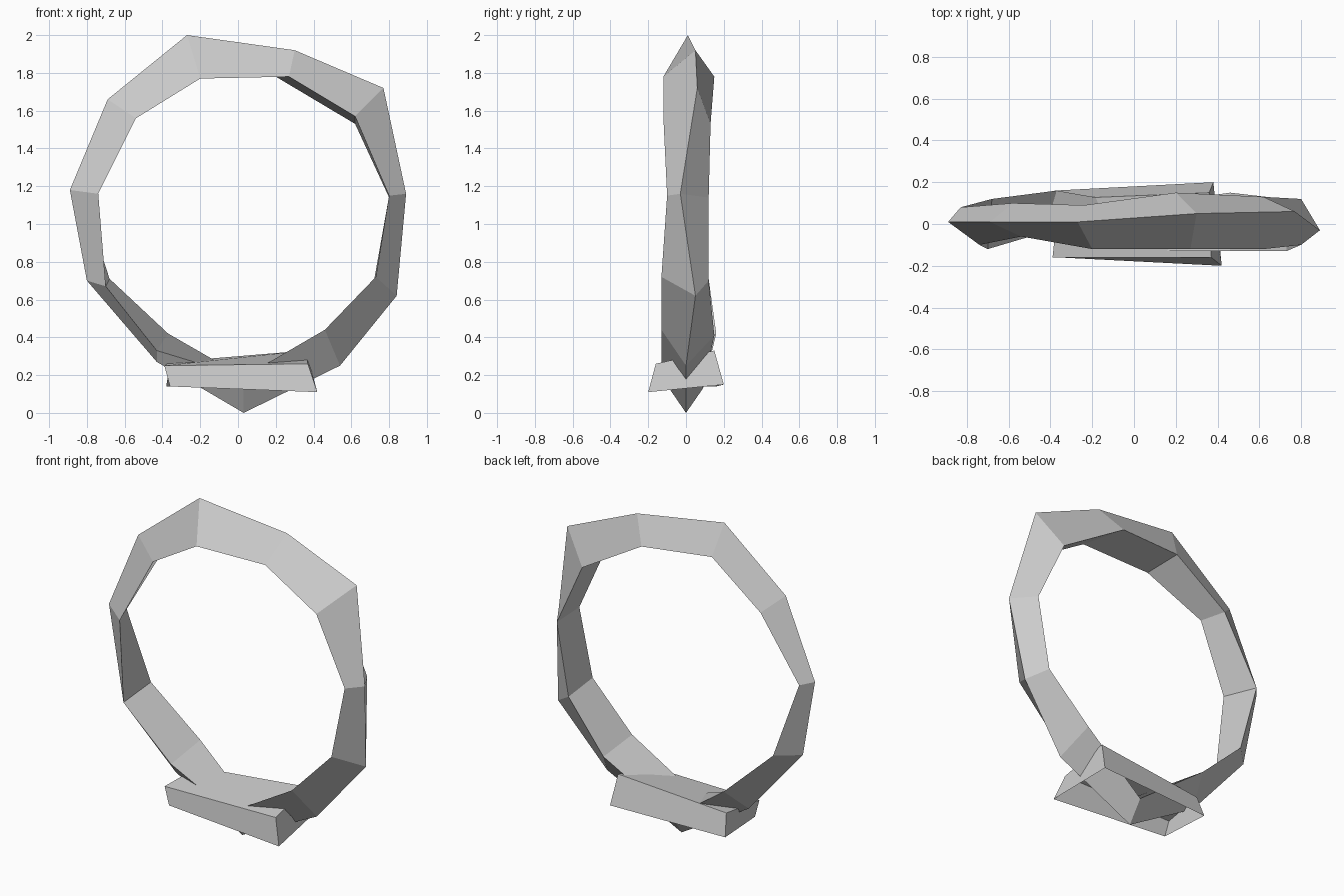
import bpy
import bmesh

default_cube = bpy.data.objects.get("Cube")
if default_cube:
    bpy.data.objects.remove(default_cube, do_unlink=True)


def make_material(name, level):
    """Plain flat grey shared by the parts."""
    material = bpy.data.materials.new(name)
    material.use_nodes = True
    colour = (level, level, level, 1)
    material.diffuse_color = colour
    shader = material.node_tree.nodes["Principled BSDF"]
    shader.inputs["Base Color"].default_value = colour
    shader.inputs["Roughness"].default_value = 0.8
    return material


def loft(name, sections, material, closed=False, open_bottom=False):
    """Bridge matching cross-sections, joining the ends or capping them."""
    bm = bmesh.new()
    loops = [[bm.verts.new(point) for point in section] for section in sections]
    pairs = list(zip(loops, loops[1:]))
    if closed:
        pairs.append((loops[-1], loops[0]))
    else:
        bm.faces.new(loops[0])
        bm.faces.new(loops[-1])
    for first, second in pairs:
        count = len(first)
        # The side from the last point back to the first is the underside.
        for i in range(count - 1 if open_bottom else count):
            j = (i + 1) % count
            bm.faces.new((first[i], first[j], second[j], second[i]))
    bmesh.ops.recalc_face_normals(bm, faces=bm.faces[:])
    mesh = bpy.data.meshes.new(name)
    bm.to_mesh(mesh)
    bm.free()
    mesh.materials.append(material)
    obj = bpy.data.objects.new(name, mesh)
    bpy.context.scene.collection.objects.link(obj)


stone = make_material("light_grey", 0.6)

# Ring: three irregular rails, running clockwise from the top, make a
# triangular band with its ridge facing outwards.
outer_ridge = [
    (-.27, .01, 2), (.3, .05, 1.92), (.77, .06, 1.72), (.89, -.03, 1.16),
    (.84, .05, .62), (.54, 0, .25), (.03, 0, 0), (-.43, 0, .27),
    (-.8, 0, .7), (-.89, .01, 1.18), (-.69, .01, 1.66),
]
front_rim = [
    (-.2, -.12, 1.77), (.27, -.12, 1.78), (.62, -.12, 1.57), (.8, -.1, 1.15),
    (.73, -.13, .72), (.46, -.13, .44), (.03, -.13, .19), (-.43, -.04, .33),
    (-.7, -.12, .67), (-.74, -.1, 1.16), (-.54, -.06, 1.56),
]
back_rim = [
    (-.24, .09, 1.81), (.2, .15, 1.78), (.62, .13, 1.53), (.8, .12, 1.14),
    (.72, .12, .7), (.46, .15, .41), (.03, .09, .13), (-.37, .16, .42),
    (-.68, .12, .71), (-.83, .08, 1.17), (-.58, .1, 1.56),
]
loft("ring", list(zip(outer_ridge, front_rim, back_rim)), stone, closed=True)

# Base: a skewed hollow block without an underside, right end then left end.
right_end = [(-.36, -.16, .14), (-.39, -.16, .25), (-.36, .12, .27), (-.38, .16, .14)]
left_end = [(.42, -.2, .11), (.37, -.16, .26), (.36, .15, .33), (.38, .2, .15)]
loft("base_block", [right_end, left_end], stone, open_bottom=True)
